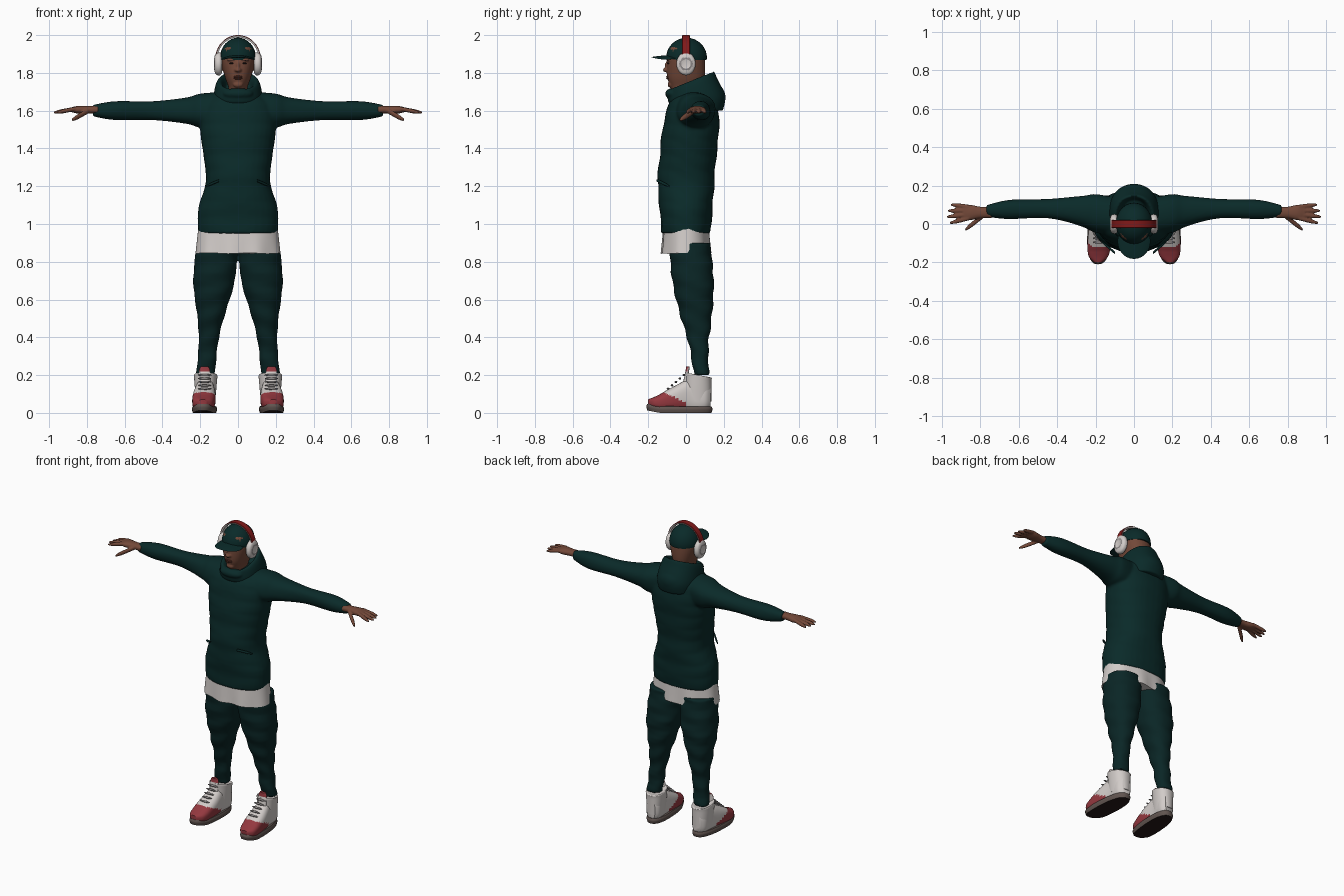
import bpy, bmesh
from math import sin, cos, pi, radians, copysign, hypot
from mathutils import Matrix, Vector

if "Cube" in bpy.data.objects:
    bpy.data.objects.remove(bpy.data.objects["Cube"])


def material(name, red, green, blue):
    mat = bpy.data.materials.new(name)
    mat.use_nodes = True
    mat.diffuse_color = (red, green, blue, 1)
    shader = mat.node_tree.nodes["Principled BSDF"]
    shader.inputs["Base Color"].default_value = mat.diffuse_color
    shader.inputs["Roughness"].default_value = 0.8
    return mat


GREEN = material("dark green cloth", .003, .023, .022)
TROUSER = material("dark green trousers", .003, .019, .019)
SKIN = material("brown skin", .17, .065, .04)
LIPS = material("lip brown", .1, .03, .02)
WHITE = material("off white", .64, .6, .58)
ROSE = material("shoe red", .3, .04, .05)
RED = material("headphone red", .22, .01, .01)
SOLE = material("sole grey", .12, .09, .08)
DARK = material("near black", .02, .01, .01)
GREY = material("mid grey", .28, .26, .26)


def catmull_rom(rows, steps):
    smooth_rows = []
    for i in range(len(rows) - 1):
        before, start, end = rows[max(i - 1, 0)], rows[i], rows[i + 1]
        after = rows[min(i + 2, len(rows) - 1)]
        for step in range(steps):
            t = step / steps
            smooth_rows.append([
                q + t / 2 * (r - p + t * (2 * p - 5 * q + 4 * r - s + t * (3 * (q - r) + s - p)))
                for p, q, r, s in zip(before, start, end, after)])
    return smooth_rows + [rows[-1]]


def bridge(bm, rings):
    """Skin a list of point rings and cap both ends."""
    loops = [[bm.verts.new(point) for point in ring] for ring in rings]
    for lower, upper in zip(loops, loops[1:]):
        for j in range(len(lower)):
            bm.faces.new((lower[j - 1], lower[j], upper[j], upper[j - 1]))
    bm.faces.new(loops[0])
    bm.faces.new(loops[-1])


def loft(bm, axis, rows, centre, sides=32, steps=5, power=.9):
    """Rows hold position, two radii and tilt; centre is a rule of position."""
    rings = []
    for position, radius_a, radius_b, *tilt in catmull_rom(rows, steps):
        mid_a, mid_b = centre(position)
        ring = []
        for j in range(sides):
            c, s = cos(2 * pi * j / sides), sin(2 * pi * j / sides)
            a = radius_a * copysign(abs(c) ** power, c)
            b = radius_b * copysign(abs(s) ** power, s)
            along = position + sum(tilt) * b
            a, b = mid_a + a, mid_b + b
            ring.append({"x": (along, a, b), "y": (a, along, b), "z": (a, b, along)}[axis])
        rings.append(ring)
    bridge(bm, rings)


def ball(bm, centre, radii):
    matrix = Matrix.Translation(centre) @ Matrix.Diagonal((*radii, 1))
    bmesh.ops.create_uvsphere(bm, u_segments=28, v_segments=16, radius=1, matrix=matrix)


def digit(bm, root, tip, radius):
    """Tapered finger from root to tip, running along x."""
    root, tip = Vector(root), Vector(tip)

    def centre(x):
        return root.lerp(tip, (x - root.x) / (tip.x - root.x)).yz

    middle = (root.x + 2 * tip.x) / 3
    loft(bm, "x", [(root.x, radius, radius), (middle, radius, radius),
                   (tip.x, radius / 2, radius / 2)], centre, sides=12)


def wrinkle(bm, amount, frequency):
    for v in bm.verts:
        v.co.y += amount * sin(frequency * (v.co.z + v.co.x / 4))
        v.co.x += amount / 2 * sin(frequency * (v.co.z + v.co.y / 2))


def finish(name, bm, materials, mirror=False, voxel=0, rule=None, angle=50):
    bmesh.ops.recalc_face_normals(bm, faces=bm.faces)
    for face in bm.faces:
        face.smooth = True
        if rule:
            face.material_index = rule(face.calc_center_median(), face.normal)
    mesh = bpy.data.meshes.new(name)
    bm.to_mesh(mesh)
    bm.free()
    mesh.set_sharp_from_angle(angle=radians(angle))
    for mat in materials:
        mesh.materials.append(mat)
    part = bpy.data.objects.new(name, mesh)
    bpy.context.collection.objects.link(part)
    if mirror:
        part.modifiers.new("mirror", "MIRROR").use_mirror_merge = False
    if voxel:
        remesh = part.modifiers.new("union", "REMESH")
        remesh.mode, remesh.voxel_size, remesh.use_smooth_shade = "VOXEL", voxel, True
        soften = part.modifiers.new("soften", "SMOOTH")
        soften.factor, soften.iterations = .5, 3


# Hoodie body with sleeves
bm = bmesh.new()
loft(bm, "z", [(.95, .21, .13), (1.08, .21, .14), (1.22, .17, .15), (1.35, .18, .15),
               (1.5, .2, .15), (1.63, .19, .13), (1.71, .09, .09)],
     lambda z: (0, max(0, (z - 1.25) / 10)))
loft(bm, "x", [(.08, .1, .1), (.2, .1, .09), (.27, .08, .07), (.45, .05, .05),
               (.65, .05, .05), (.77, .03, .03)],
     lambda x: (.08 - (x - .55) ** 2 / 5, 1.6))
wrinkle(bm, .003, 38)
finish("hoodie", bm, [GREEN], mirror=True, voxel=.009)

# Hood and cowl collar
bm = bmesh.new()
loft(bm, "z", [(1.6, .12, .12, 0), (1.66, .13, .15, .1), (1.73, .12, .13, .3),
               (1.76, .1, .12, .4), (1.74, .08, .1, .4), (1.7, .07, .08, .2)],
     lambda z: (0, .3 * (1.85 - z)), sides=40)
ball(bm, (0, .13, 1.67), (.1, .08, .08))
ball(bm, (0, -.07, 1.69), (.08, .04, .03))
finish("hood", bm, [GREEN], voxel=.007)

# Pocket edges
bm = bmesh.new()
digit(bm, (.1, -.15, 1.23), (.17, -.09, 1.2), .007)
finish("pocket_edges", bm, [GREEN], mirror=True)

# Undershirt hem
bm = bmesh.new()
loft(bm, "z", [(.98, .21, .12), (.845, .225, .13)], lambda z: (0, 0), sides=64)
for v in bm.verts:
    sway = (1 - v.co.z) / 30
    v.co.y += sway * sin(45 * v.co.x)
    v.co.z += sway / 2 * sin(30 * v.co.x)
finish("shirt_hem", bm, [WHITE])

# Trousers
bm = bmesh.new()
loft(bm, "z", [(.9, .11, .11), (.7, .11, .11), (.55, .08, .09), (.45, .06, .07),
               (.35, .05, .05), (.2, .05, .04)],
     lambda z: (.19 - .09 * z, .1 - .09 * z))
wrinkle(bm, .004, 55)
finish("trousers", bm, [TROUSER], mirror=True, voxel=.008)


# Shoes
SHOE_X = .177


def toe_out(bm):
    for v in bm.verts:
        v.co.x -= .06 * (v.co.y + .03)
        v.co.z += max(0, -.14 - v.co.y) / 5


bm = bmesh.new()
loft(bm, "y", [(-.2, .02, .02), (-.17, .05, .03), (-.12, .06, .05), (-.05, .06, .07),
               (.03, .05, .09), (.1, .05, .08), (.13, .03, .06)],
     lambda y: (SHOE_X, min(.09, .09 + y / 4)), sides=48, steps=8, power=.75)
loft(bm, "z", [(.06, .05, .07, 0), (.17, .06, .07, -.1), (.2, .06, .07, -.2), (.19, .04, .05, -.1)],
     lambda z: (SHOE_X, .065), sides=48, steps=6)
for v in bm.verts:
    v.co.z = max(v.co.z, .025)
toe_out(bm)
finish("shoe_uppers", bm, [WHITE, ROSE], mirror=True,
       rule=lambda c, n: int(c.y < 0 and c.z < .055 - .45 * c.y))

bm = bmesh.new()
loft(bm, "z", [(0, .06, .17), (.02, .065, .175), (.035, .06, .17)],
     lambda z: (SHOE_X, -.035), sides=48, power=.8)
toe_out(bm)
finish("shoe_soles", bm, [SOLE, DARK], mirror=True, rule=lambda c, n: int(n.z < -.7))

# Tongues with red tags, and laces
bm = bmesh.new()
loft(bm, "z", [(.14, .03, .02), (.22, .03, .01), (.245, .02, .01)],
     lambda z: (SHOE_X, z / 10 - .015), sides=20)
finish("shoe_tongues", bm, [WHITE, ROSE], mirror=True,
       rule=lambda c, n: int(c.z > .215 and n.y < .3))
bm = bmesh.new()
for i in range(5):
    ball(bm, (SHOE_X, -.095 + .021 * i, .128 + .018 * i), (.036, .007, .006))
finish("shoe_laces", bm, [GREY], mirror=True)

# Hands
bm = bmesh.new()
loft(bm, "x", [(.74, .03, .02), (.8, .03, .02), (.85, .04, .02), (.89, .04, .01)],
     lambda x: (.06, 1.605), sides=20)
for i in range(4):
    digit(bm, (.86, .03 + .02 * i, 1.61), (.98 - .015 * abs(i - 1.3), .005 + .032 * i, 1.59), .011)
digit(bm, (.79, .04, 1.6), (.88, -.03, 1.55), .014)
finish("hands", bm, [SKIN], mirror=True, voxel=.0045)

# Head, nose, ears and chin
bm = bmesh.new()
loft(bm, "z", [(1.66, .05, .06), (1.72, .05, .08), (1.78, .07, .1), (1.87, .09, .1),
               (1.93, .08, .09), (1.96, .05, .06)], lambda z: (0, 0))
ball(bm, (0, -.1, 1.815), (.019, .023, .012))
ball(bm, (0, -.095, 1.835), (.01, .018, .03))
ball(bm, (0, -.083, 1.738), (.026, .014, .016))
for side in (-1, 1):
    ball(bm, (side * .09, .01, 1.84), (.01, .02, .03))
    ball(bm, (side * .034, -.088, 1.868), (.024, .013, .007))
finish("head", bm, [SKIN], voxel=.005)
bm = bmesh.new()
for height in (1.771, 1.78):
    ball(bm, (0, -.096, height), (.024, .009, .006))
finish("lips", bm, [LIPS])
bm = bmesh.new()
ball(bm, (.034, -.094, 1.851), (.013, .006, .004))
ball(bm, (.035, -.095, 1.867), (.02, .007, .003))
finish("eyes_and_brows", bm, [DARK], mirror=True)

# Cap and brim
bm = bmesh.new()
ball(bm, (0, .003, 1.88), (.095, .108, .106))
for v in bm.verts:
    v.co.z = max(v.co.z, 1.868)
ball(bm, (0, 0, 1.987), (.008, .008, .004))
finish("cap", bm, [GREEN])
bm = bmesh.new()
ball(bm, (0, -.09, 1.888), (.086, .092, .006))
for v in bm.verts:
    v.co.z += .06 * (v.co.y + .09) - 2.2 * v.co.x ** 2
finish("cap_brim", bm, [GREEN])

# Headphones
CUP_Z = 1.848
bm = bmesh.new()
profile = [(.085, .04), (.095, .05), (.11, .05), (.12, .043), (.126, .025), (.125, .018)]
loft(bm, "x", [(x, r, r * 1.2) for x, r in profile], lambda x: (0, CUP_Z), power=1)
finish("headphone_cups", bm, [WHITE, GREY], mirror=True,
       rule=lambda c, n: int(c.x > .12 and .025 < hypot(c.y, c.z - CUP_Z) < .035))

BAND_Z = 1.875
bm = bmesh.new()
outline = [(-.006, -.018), (.003, -.022), (.006, -.019), (.006, .019), (.003, .022), (-.006, .018)]
bridge(bm, [[(cos(pi * i / 40) * (.114 + rise), y, BAND_Z + sin(pi * i / 40) * (.119 + rise))
             for rise, y in outline] for i in range(41)])
finish("headphone_band", bm, [WHITE, RED], angle=30,
       rule=lambda c, n: int(n.x * c.x + n.z * (c.z - BAND_Z) > .03))
